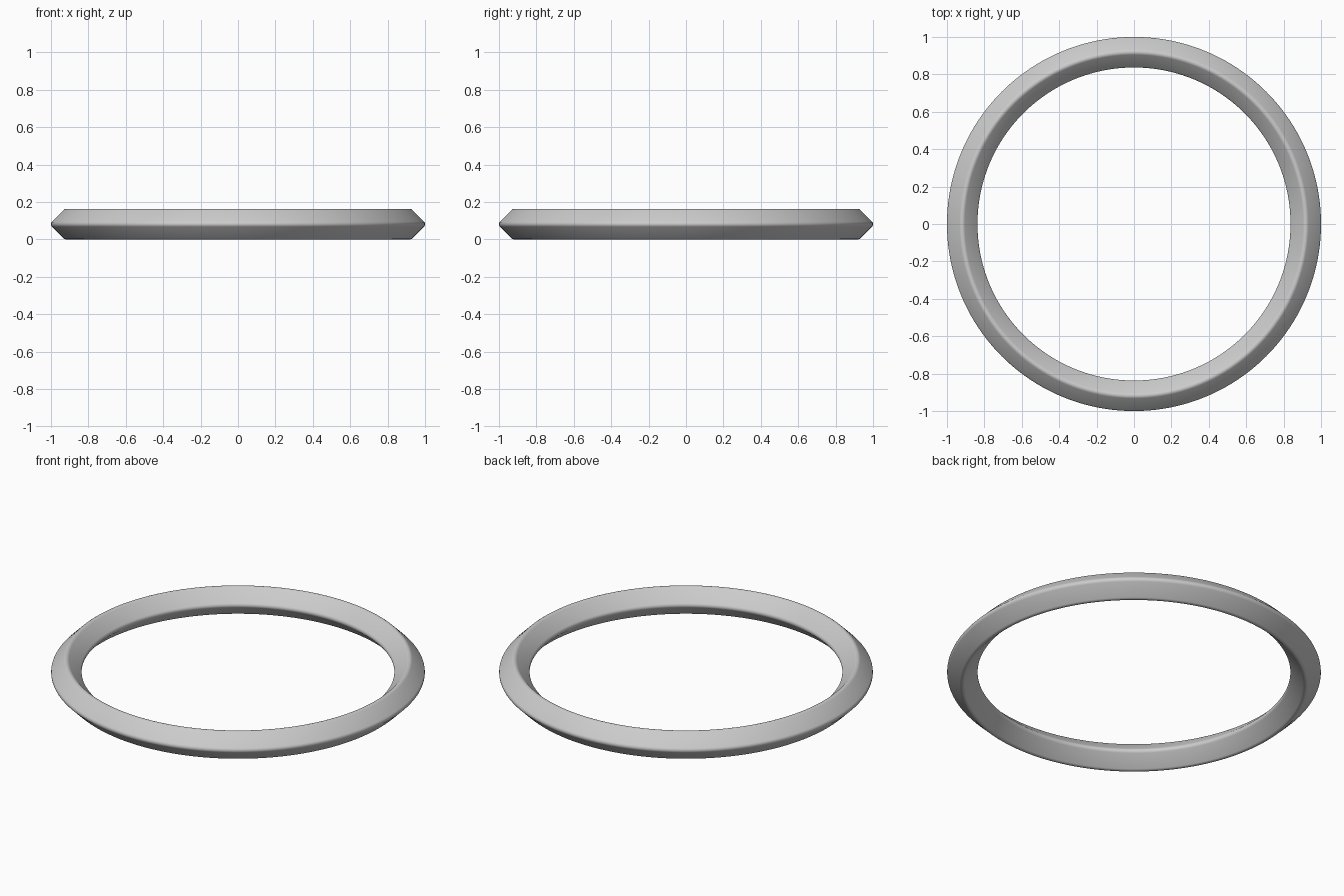
import bpy
import math

if "Cube" in bpy.data.objects:
    bpy.data.objects.remove(bpy.data.objects["Cube"])

HALF = 0.0815      # half width of the finished cross-section
ROUND = 0.02       # corner rounding radius
RIDGE = HALF + ROUND * (math.sqrt(2) - 1)  # diamond size before rounding

# Ring with a diamond cross-section
bpy.ops.mesh.primitive_torus_add(
    major_radius=1 - HALF, minor_radius=RIDGE,
    major_segments=160, minor_segments=4, location=(0, 0, HALF))
ring = bpy.context.object
ring.name = "diamond_section_ring"

# Soften the four circular ridges
bevel = ring.modifiers.new("rounded_ridges", 'BEVEL')
bevel.width = ROUND
bevel.segments = 6
bevel.limit_method = 'ANGLE'
bevel.angle_limit = math.radians(40)
bpy.ops.object.modifier_apply(modifier=bevel.name)
bpy.ops.object.shade_smooth()
